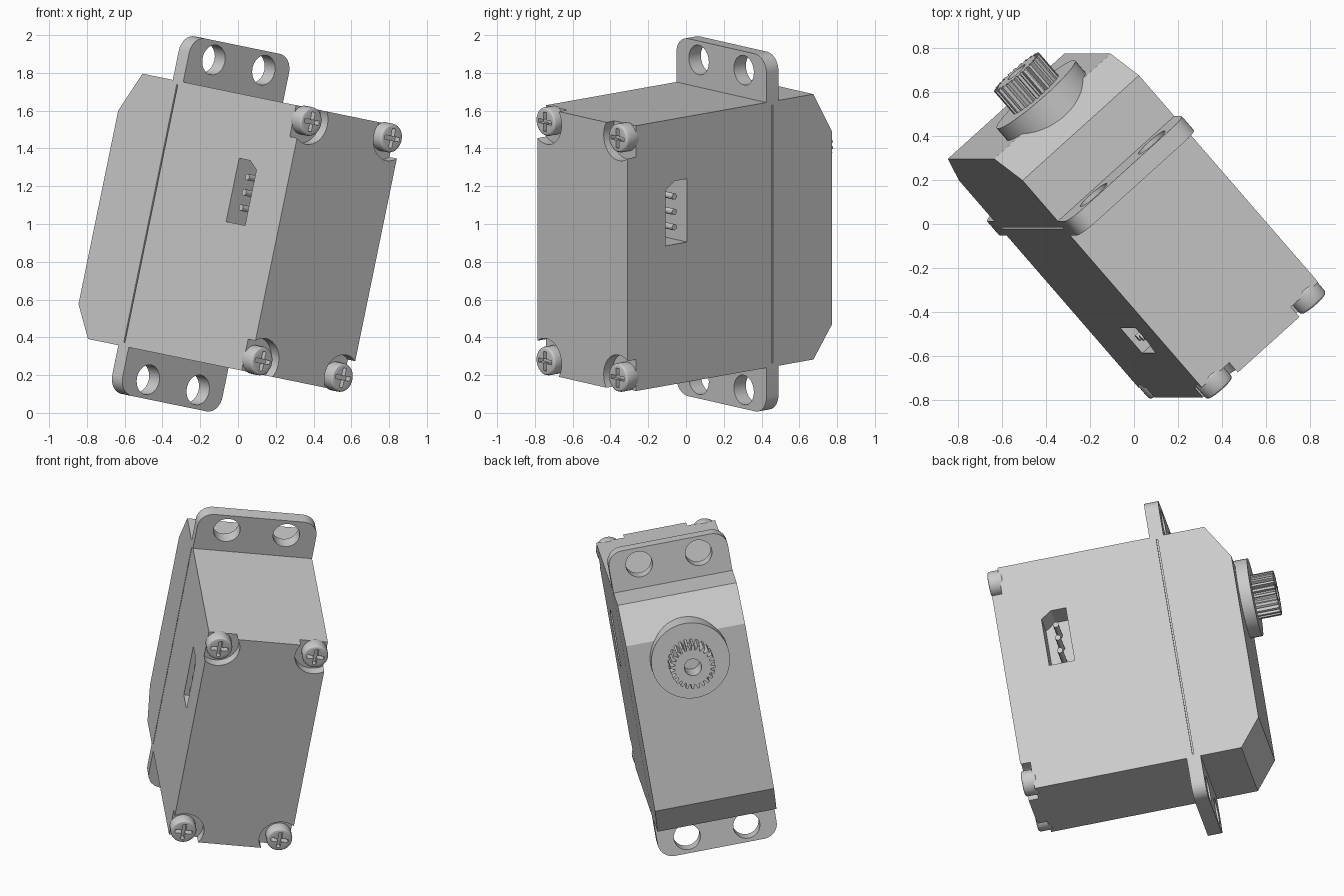
import bpy, bmesh
from math import sin, cos, pi, radians
from mathutils import Matrix, Vector

if "Cube" in bpy.data.objects:
    bpy.data.objects.remove(bpy.data.objects["Cube"])

grey = bpy.data.materials.new("plastic_grey")
grey.use_nodes = True
COLOUR = (0.6, 0.6, 0.6, 1)
grey.diffuse_color = COLOUR
grey.node_tree.nodes["Principled BSDF"].inputs["Base Color"].default_value = COLOUR

# Box limits: x = width, y = shaft direction, z = length
HALF_W, BASE, FLOOR, SHOULDER, NOSE = 0.36, -0.731, -0.671, 0.582, 0.713
BOT, TOP = -0.756, 0.678
MID = (BOT + TOP) / 2
SHAFT_Z = 0.32
parts = []


def prism(name, pts, axis, start, end):
    """Extrude a 2D outline along x (points are y, z) or y (points are x, z)."""
    bm = bmesh.new()
    place = (lambda p, t: (t, p[0], p[1])) if axis == "x" else (lambda p, t: (p[0], t, p[1]))
    face = bm.faces.new([bm.verts.new(place(p, start)) for p in pts])
    new = bmesh.ops.extrude_face_region(bm, geom=[face])["geom"]
    verts = [v for v in new if isinstance(v, bmesh.types.BMVert)]
    step = (end - start, 0, 0) if axis == "x" else (0, end - start, 0)
    bmesh.ops.translate(bm, verts=verts, vec=step)
    bmesh.ops.recalc_face_normals(bm, faces=bm.faces)
    mesh = bpy.data.meshes.new(name)
    bm.to_mesh(mesh)
    bm.free()
    mesh.materials.append(grey)
    obj = bpy.data.objects.new(name, mesh)
    bpy.context.collection.objects.link(obj)
    return obj


def circle(a, b, r, n=32):
    return [(a + r * cos(2 * pi * i / n), b + r * sin(2 * pi * i / n)) for i in range(n)]


def rect(a0, a1, b0, b1):
    return [(a0, b0), (a1, b0), (a1, b1), (a0, b1)]


def carve(obj, cutters):
    """Subtract the cutters, bake the result and remove them."""
    for c in cutters:
        c.hide_render = True
        mod = obj.modifiers.new("cut", "BOOLEAN")
        mod.operation, mod.solver, mod.object = "DIFFERENCE", "EXACT", c
    bake(obj)
    for c in cutters:
        bpy.data.objects.remove(c)


def bake(obj):
    deps = bpy.context.evaluated_depsgraph_get()
    deps.update()
    mesh = bpy.data.meshes.new_from_object(obj.evaluated_get(deps))
    obj.modifiers.clear()
    obj.data = mesh


# Case with chamfered nose
body = prism("case", [(BASE, BOT), (SHOULDER, BOT), (NOSE, -0.585), (NOSE, 0.46),
                      (SHOULDER, TOP), (BASE, TOP)], "x", -HALF_W, HALF_W)

# Corner recesses, connector pockets and seam grooves
inset = 0.07
corners = [(sx * (HALF_W - inset), z) for sx in (-1, 1) for z in (BOT + inset, TOP - inset)]
cutters = [prism("recess_cutter", circle(x, z, 0.122), "y", BASE - 0.1, FLOOR) for x, z in corners]
pocket = [(-0.464, 0), (-0.31, 0), (-0.31, 0.342), (-0.4, 0.342), (-0.464, 0.3)]
for s in (-1, 1):
    cutters.append(prism("pocket_cutter", pocket, "x", s * 0.16, s * 0.45))
    cutters.append(prism("seam_cutter", rect(0.288, 0.297, BOT - 0.1, TOP + 0.1),
                         "x", s * (HALF_W - 0.012), s * 0.45))
carve(body, cutters)
parts.append(body)

# Connector pins
for s, side in ((-1, "right"), (1, "left")):
    for i in range(3):
        z = 0.171 + (i - 1) * 0.083
        parts.append(prism(f"{side}_pin_{i + 1}", circle(-0.387, z, 0.017, 12), "x",
                           s * 0.15, s * 0.345))

# Mounting tabs with rounded outer corners and two holes each
REACH, R = 0.249, 0.09
for d, edge, name in ((1, TOP, "upper_tab"), (-1, BOT, "lower_tab")):
    outline = [(HALF_W, edge - d * 0.02)]
    for sx in (1, -1):
        arc = [i * pi / 16 for i in range(9)]
        if sx < 0:
            arc.reverse()
        outline += [(sx * (HALF_W - R + R * cos(t)), edge + d * (REACH - R + R * sin(t)))
                    for t in arc]
    outline.append((-HALF_W, edge - d * 0.02))
    tab = prism(name, outline, "y", 0.25, 0.335)
    carve(tab, [prism("hole_cutter", circle(sx * 0.18, edge + d * 0.147, 0.08, 24), "y", 0.1, 0.5)
                for sx in (-1, 1)])
    parts.append(tab)

# Output boss and splined shaft with a centre bore
parts.append(prism("shaft_boss", circle(0, SHAFT_Z, 0.235, 48), "y", 0.55, 0.785))
TEETH = 24
gear = []
for i in range(TEETH):
    for frac, r in ((0.0, 0.108), (0.3, 0.108), (0.45, 0.135), (0.85, 0.135)):
        t = 2 * pi * (i + frac) / TEETH
        gear.append((r * cos(t), SHAFT_Z + r * sin(t)))
shaft = prism("splined_shaft", gear, "y", 0.75, 0.92)
carve(shaft, [prism("bore_cutter", circle(0, SHAFT_Z, 0.052, 24), "y", 0.79, 1.0)])
parts.append(shaft)

# Cross-head screws
for n, (x, z) in enumerate(corners):
    screw = prism(f"screw_{n + 1}", circle(x, z, 0.077), "y", FLOOR + 0.02, BASE - 0.01)
    bev = screw.modifiers.new("round", "BEVEL")
    bev.width, bev.segments, bev.limit_method = 0.016, 3, "ANGLE"
    bake(screw)
    a, b = 0.052, 0.011
    cross = [(a, -b), (a, b), (b, b), (b, a), (-b, a), (-b, b),
             (-a, b), (-a, -b), (-b, -b), (-b, -a), (b, -a), (b, -b)]
    carve(screw, [prism("cross_cutter", [(x + p, z + q) for p, q in cross], "y", BASE - 0.1, BASE + 0.025)])
    parts.append(screw)

# Tilt the whole assembly into its pose
pose = (Matrix.Translation(Vector((0, 0, 1))) @ Matrix.Rotation(radians(11.6), 4, "Y")
        @ Matrix.Rotation(radians(41.5), 4, "Z"))
bpy.ops.object.select_all(action="DESELECT")
for p in parts:
    p.data.transform(pose)
    p.select_set(True)
bpy.context.view_layer.objects.active = body
bpy.ops.object.shade_smooth_by_angle(angle=radians(25))
